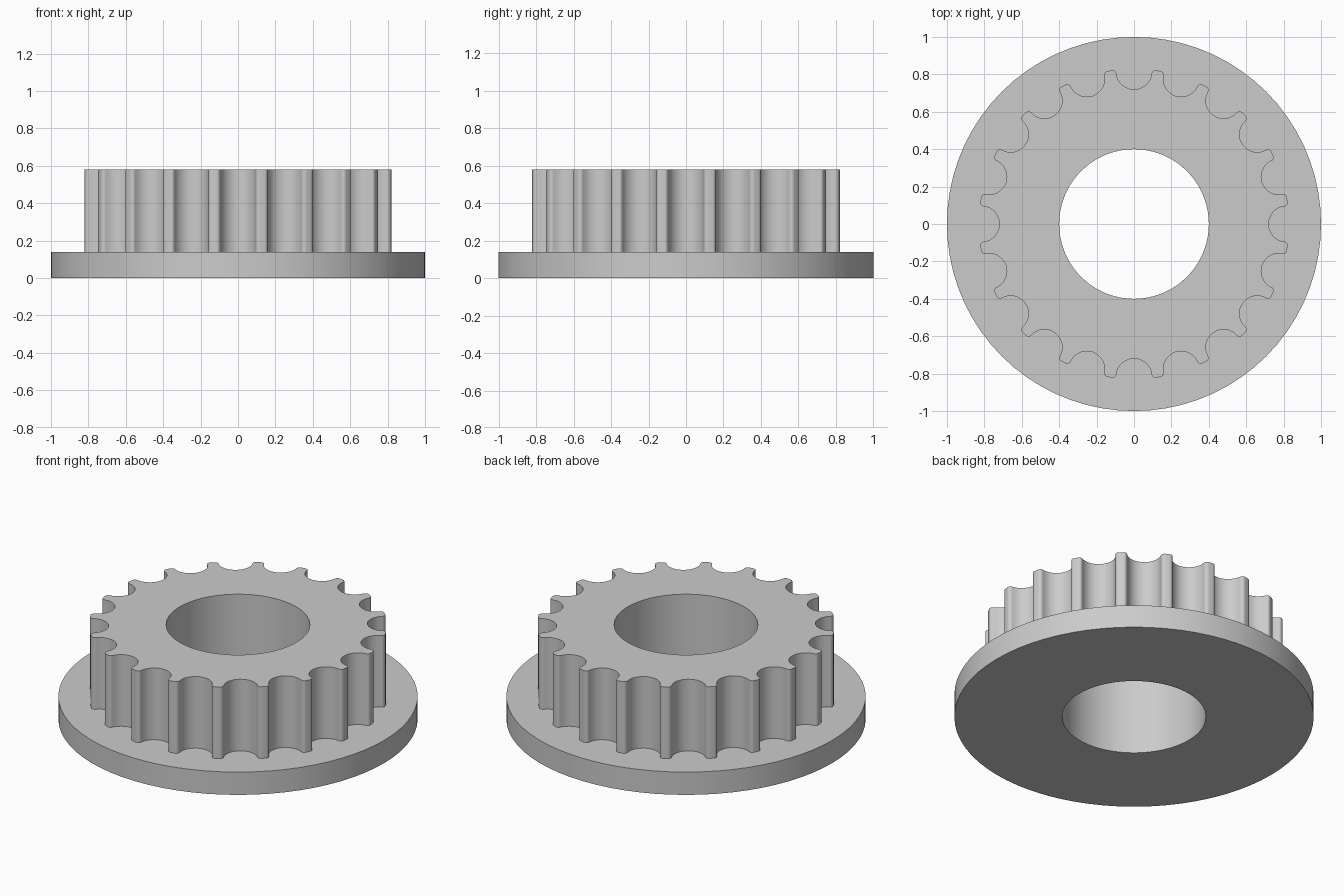
import bpy
import bmesh
from math import acos, atan2, cos, sin, pi, tau

cube = bpy.data.objects.get("Cube")
if cube:
    bpy.data.objects.remove(cube, do_unlink=True)

TEETH = 20
FLANGE_R, BORE_R, TIP_R = 1.0, 0.4, 0.83
GROOVE_R, GROOVE_C = 0.095, 0.815      # groove radius, distance of its centre from the axis
FILLET = 0.02                          # rounding of the tooth tips
FLANGE_TOP, TOP = 0.14, 0.58


def arc(cx, cy, r, start, end, steps):
    angles = [start + (end - start) * i / steps for i in range(steps + 1)]
    return [(cx + r * cos(a), cy + r * sin(a)) for a in angles]


def circle(r, segments=72):
    return arc(0, 0, r, 0, tau, segments)[:-1]


def toothed_outline():
    # One groove with a rounded tooth corner on each side, repeated around the axis
    reach, centre = GROOVE_R + FILLET, TIP_R - FILLET
    beta = acos((GROOVE_C**2 + centre**2 - reach**2) / (2 * GROOVE_C * centre))
    fx, fy = centre * cos(beta), centre * sin(beta)
    a = atan2(fy, fx - GROOVE_C)
    corner = arc(fx, fy, FILLET, a - pi, beta, 6)
    groove = arc(GROOVE_C, 0, GROOVE_R, tau - a, a, 16)
    unit = [(x, -y) for x, y in reversed(corner)] + groove[1:-1] + corner
    points = []
    for i in range(TEETH):
        c, s = cos(tau * i / TEETH), sin(tau * i / TEETH)
        points += [(x * c - y * s, x * s + y * c) for x, y in unit]
    return points


bm = bmesh.new()


def wall(outline, z0, z1):
    # Vertical wall; returns its bottom and top rims
    low, high = ([bm.verts.new((x, y, z)) for x, y in outline] for z in (z0, z1))
    n = len(outline)
    for i in range(n):
        j = (i + 1) % n
        bm.faces.new((low[i], low[j], high[j], high[i]))
    return low, high


def cap(*rims):
    # Flat face between an outer and an inner rim
    edges = [bm.edges.get((r[i - 1], r[i])) for r in rims for i in range(len(r))]
    bmesh.ops.triangle_fill(bm, use_beauty=True, edges=edges)


# Flange, toothed hub and through bore as one closed solid
flange_low, flange_high = wall(circle(FLANGE_R), 0, FLANGE_TOP)
hub_low, hub_high = wall(toothed_outline(), FLANGE_TOP, TOP)
bore_low, bore_high = wall(circle(BORE_R), 0, TOP)
cap(flange_low, bore_low)
cap(flange_high, hub_low)
cap(hub_high, bore_high)
bmesh.ops.recalc_face_normals(bm, faces=bm.faces[:])

mesh = bpy.data.meshes.new("flanged_toothed_wheel")
bm.to_mesh(mesh)
bm.free()
wheel = bpy.data.objects.new("flanged_toothed_wheel", mesh)
bpy.context.collection.objects.link(wheel)

# Plain grey material
grey = bpy.data.materials.new("light_grey")
grey.use_nodes = True
colour = (0.6, 0.6, 0.6, 1)
grey.diffuse_color = colour
grey.node_tree.nodes["Principled BSDF"].inputs["Base Color"].default_value = colour
mesh.materials.append(grey)

# Smooth curved walls, sharp rims
bpy.ops.object.select_all(action="DESELECT")
wheel.select_set(True)
bpy.context.view_layer.objects.active = wheel
bpy.ops.object.shade_smooth_by_angle(angle=pi / 6)
